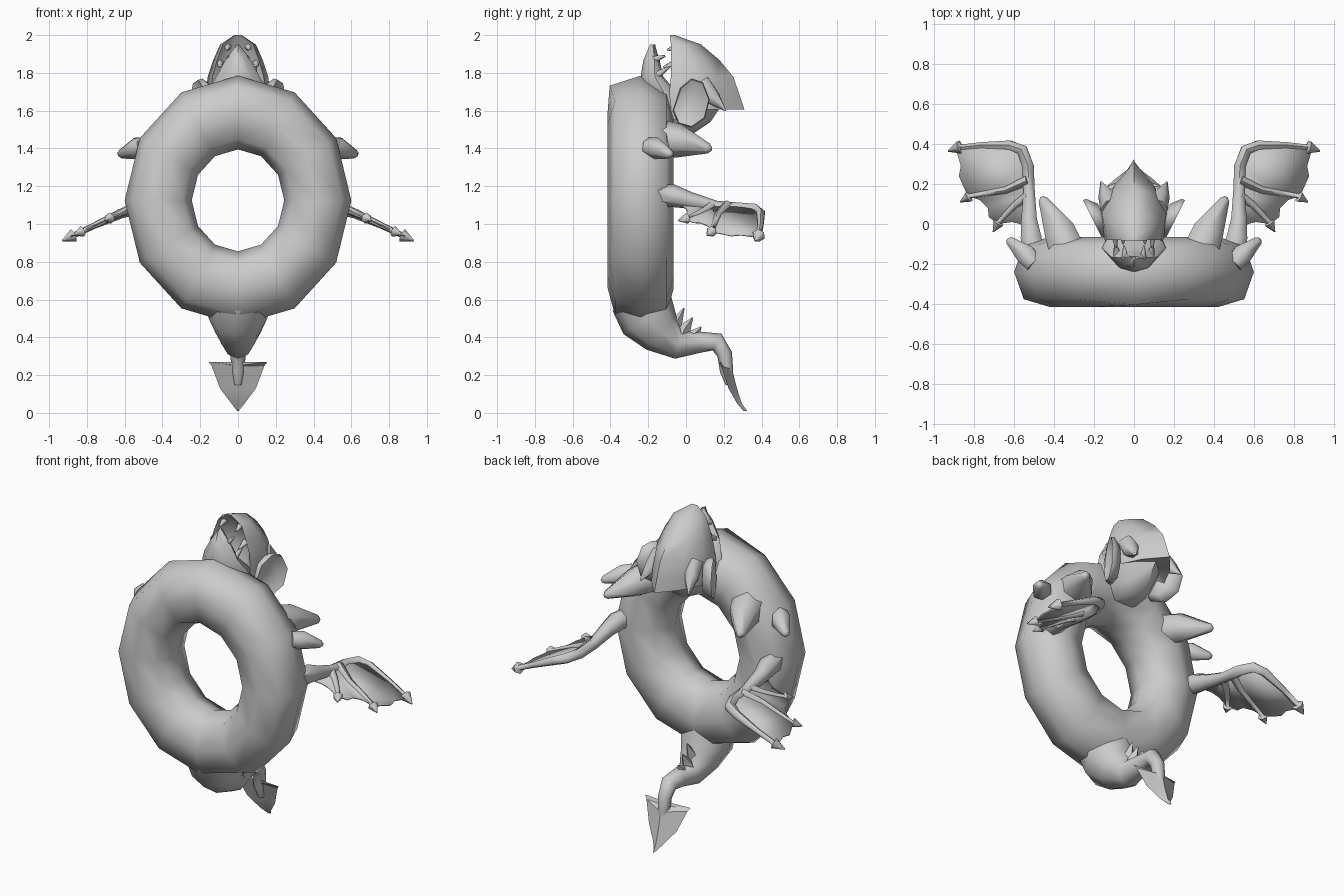
import bpy, bmesh, math
from mathutils import Vector

cube = bpy.data.objects.get("Cube")
if cube:
    bpy.data.objects.remove(cube)

grey = bpy.data.materials.new("plain_grey")
grey.use_nodes = True
grey.diffuse_color = (0.6, 0.6, 0.6, 1)
grey.node_tree.nodes["Principled BSDF"].inputs["Base Color"].default_value = (0.6, 0.6, 0.6, 1)


def finish(name, bm, mirror=False, thick=0, angle=60):
    """Turn a bmesh into a shaded object, optionally mirrored or thickened."""
    bmesh.ops.recalc_face_normals(bm, faces=bm.faces)
    mesh = bpy.data.meshes.new(name)
    bm.to_mesh(mesh)
    bm.free()
    mesh.materials.append(grey)
    ob = bpy.data.objects.new(name, mesh)
    bpy.context.collection.objects.link(ob)
    bpy.ops.object.select_all(action='DESELECT')
    ob.select_set(True)
    bpy.context.view_layer.objects.active = ob
    bpy.ops.object.shade_smooth_by_angle(angle=math.radians(angle))
    if thick:
        solid = ob.modifiers.new("Thickness", 'SOLIDIFY')
        solid.thickness = thick
        solid.offset = 0
    if mirror:
        ob.modifiers.new("Mirror", 'MIRROR').use_mirror_merge = False
    return ob


def loft(rings, closed=False):
    """Skin rings of equal point count; cap the ends unless closed."""
    bm = bmesh.new()
    rows = [[bm.verts.new(p) for p in ring] for ring in rings]
    pairs = list(zip(rows, rows[1:])) + ([(rows[-1], rows[0])] if closed else [])
    for a, b in pairs:
        for i in range(len(a)):
            j = (i + 1) % len(a)
            bm.faces.new((a[i], a[j], b[j], b[i]))
    if not closed:
        bm.faces.new(rows[0])
        bm.faces.new(rows[-1])
    return bm


def tube(name, path, ref=(1, 0, 0), sides=6, mirror=False):
    """Tube through (x, y, z, radius) points."""
    pts = [Vector(p[:3]) for p in path]
    rings = []
    for i, p in enumerate(pts):
        t = (pts[min(i + 1, len(pts) - 1)] - pts[max(i - 1, 0)]).normalized()
        u = (Vector(ref) - t * t.dot(Vector(ref))).normalized()
        v = t.cross(u)
        turn = [2 * math.pi * k / sides for k in range(sides)]
        rings.append([p + (u * math.cos(a) + v * math.sin(a)) * path[i][3] for a in turn])
    return finish(name, loft(rings), mirror)


def plate(name, points, thick, mirror=False):
    bm = bmesh.new()
    face = bm.faces.new([bm.verts.new(p) for p in points])
    bmesh.ops.triangulate(bm, faces=[face])
    return finish(name, bm, mirror, thick)


# Ring body: twelve boxy eight-sided sections on an ellipse
rings = []
for i in range(12):
    a = math.tau * i / 12
    sx, cz = math.sin(a), math.cos(a)
    ring = []
    for k in range(8):
        b = math.tau * k / 8
        r, d = math.cos(b), math.sin(b)
        if k % 2:
            r, d = r * 1.03, d * 1.1
            if d < 0 and r > 0 and cz > 0.9:
                d = -0.94
        ring.append((sx * (0.4225 + 0.1775 * r), -0.24 + 0.175 * d,
                     1.125 + cz * (0.465 + 0.195 * r)))
    rings.append(ring)
finish("ring_body", loft(rings, True), angle=80)


def head_ring(z, front, back, w, hollow):
    """Horizontal section with a pointed back and a scooped front."""
    n = back - front
    half = [(0.6 * w, back - 0.28 * n), (w, front + 0.4 * n),
            (0.85 * w, front), (0.55 * w, front + 0.7 * hollow)]
    return ([(0, back, z)] + [(x, y, z) for x, y in half] + [(0, front + hollow, z)]
            + [(-x, y, z) for x, y in reversed(half)])


# Skull with upper jaw and overhanging crest
skull = [(2.0, -0.085, -0.06, 0.02, 0), (1.95, -0.08, 0.08, 0.095, 0.03),
         (1.87, -0.08, 0.175, 0.13, 0.07), (1.78, -0.08, 0.25, 0.16, 0.08),
         (1.68, -0.09, 0.285, 0.17, 0.05), (1.605, -0.10, 0.31, 0.165, 0),
         (1.63, -0.10, 0.19, 0.15, 0), (1.54, -0.12, 0.13, 0.12, 0),
         (1.48, -0.12, 0.04, 0.07, 0)]
finish("skull", loft([head_ring(*s) for s in skull]))

# Lower jaw: wedge with a keeled front
jaw = [(1.95, -0.19, -0.175, 0.008), (1.87, -0.225, -0.15, 0.065),
       (1.78, -0.24, -0.13, 0.115), (1.70, -0.22, -0.06, 0.16), (1.55, -0.18, 0, 0.14)]
finish("lower_jaw", loft([[(0, f, z), (0.6 * w, f + 0.02, z), (w, (f + b) / 2 + 0.02, z),
                           (0.8 * w, b, z), (0, b + 0.01, z), (-0.8 * w, b, z),
                           (-w, (f + b) / 2 + 0.02, z), (-0.6 * w, f + 0.02, z)]
                          for z, f, b, w in jaw]))

# Crest side points, ears and teeth
tube("crest_side_point", [(0.11, 0.08, 1.74, 0.06), (0.135, 0.14, 1.67, 0.045),
                          (0.165, 0.21, 1.60, 0.004)], mirror=True)
outline = [(-0.07, 1.6), (-0.03, 1.72), (0.03, 1.77), (0.09, 1.75), (0.125, 1.66),
           (0.10, 1.56), (0.03, 1.51), (-0.04, 1.53)]


def ear_ring(scale, out):
    ring = []
    for y, z in outline:
        y, z = 0.03 + (y - 0.03) * scale, 1.64 + (z - 1.64) * scale
        ring.append((out + 0.5 * (y + 0.06), y, z))
    return ring


finish("ear", loft([ear_ring(0.75, 0.10), ear_ring(1, 0.145), ear_ring(0.95, 0.165),
                    ear_ring(0.6, 0.14)]), mirror=True)
teeth = {"upper_front": ((0.055, -0.05, 1.94), (0.055, -0.10, 1.92)),
         "upper_side": ((0.095, -0.06, 1.85), (0.09, -0.12, 1.83)),
         "lower_front": ((0.045, -0.17, 1.87), (0.05, -0.11, 1.89)),
         "lower_side": ((0.085, -0.15, 1.79), (0.095, -0.09, 1.83))}
for name, (base, tip) in teeth.items():
    tube(name + "_tooth", [(*base, 0.02), (*tip, 0.005)], (0, 0, 1), mirror=True)

# Shoulder spikes on the back of the ring
tube("large_spike", [(0.34, -0.12, 1.45, 0.10), (0.37, -0.04, 1.44, 0.09),
                     (0.455, 0.12, 1.40, 0.027), (0.46, 0.135, 1.395, 0.01)],
     (0, 0, 1), mirror=True)
tube("small_spike", [(0.50, -0.20, 1.41, 0.05), (0.54, -0.155, 1.40, 0.058),
                     (0.62, -0.085, 1.37, 0.025), (0.63, -0.075, 1.365, 0.01)],
     (0, 0, 1), mirror=True)


# Wings: arm, three barbed fingers and a thin membrane on one sloping sheet
def slope(x):
    return 1.10 - 0.47 * (x - 0.53)


tube("wing_arm", [(0.50, -0.16, 1.15, 0.06), (0.515, -0.07, 1.15, 0.06),
                  (0.525, 0.02, 1.125, 0.045), (0.525, 0.16, 1.09, 0.033),
                  (0.53, 0.29, 1.08, 0.033), (0.56, 0.37, 1.075, 0.032),
                  (0.62, 0.395, 1.055, 0.026), (0.76, 0.395, slope(0.76), 0.017),
                  (0.865, 0.385, slope(0.865), 0.015), (0.87, 0.385, slope(0.87), 0.036),
                  (0.93, 0.365, slope(0.93), 0.004)], (0, 0, 1), mirror=True)
fingers = {"middle": [(0.53, 0.22), (0.64, 0.17), (0.73, 0.155), (0.82, 0.14), (0.87, 0.11)],
           "inner": [(0.53, 0.14), (0.59, 0.10), (0.64, 0.05), (0.675, 0.01), (0.705, -0.04)]}
for name, path in fingers.items():
    radii = [0.028, 0.02, 0.016, 0.013, 0.003]
    full = [(x, y, slope(x), r) for (x, y), r in zip(path, radii)]
    full.insert(4, (*full[3][:3], 0.03))
    pts = [Vector(p[:3]) for p in full]
    pts[4] += (pts[5] - pts[3]) * 0.1
    tube(name + "_finger", [(*p, f[3]) for p, f in zip(pts, full)], (0, 0, 1), mirror=True)
sheet = [(0.525, -0.03), (0.525, 0.16), (0.53, 0.3), (0.58, 0.38), (0.74, 0.395),
         (0.89, 0.375), (0.865, 0.29), (0.875, 0.24), (0.83, 0.14), (0.77, 0.12),
         (0.73, 0.08), (0.725, 0.035), (0.68, 0), (0.61, 0.01), (0.57, 0)]
plate("wing_membrane", [(x, y, slope(x)) for x, y in sheet], 0.008, True)

# Tail: thick root curling back and down to an arrow blade
tube("tail", [(0, -0.24, 0.60, 0.16), (0, -0.20, 0.50, 0.155), (0, -0.13, 0.425, 0.12),
              (0, -0.04, 0.36, 0.075), (0, 0.08, 0.375, 0.055), (0, 0.165, 0.375, 0.05),
              (0, 0.205, 0.31, 0.04), (0, 0.215, 0.22, 0.035), (0, 0.23, 0.15, 0.02)], sides=8)
blade = [(0.27, 0.155, 0.175, 0.19), (0.25, 0.14, 0.185, 0.245), (0.13, 0.095, 0.225, 0.27),
         (0.05, 0.035, 0.27, 0.295), (0.01, 0.004, 0.305, 0.325)]
finish("tail_blade", loft([[(0, back, z - 0.02 * (z > 0.2)), (w, front, z), (0, front + 0.01, z),
                            (-w, front, z)] for z, w, front, back in blade]), angle=35)

# Ridge of small spikes on the tail
for i in range(3):
    y, z = -0.05 + 0.045 * i, 0.47 - 0.03 * i
    tube(f"tail_spike_{i + 1}", [(0, y - 0.02, z - 0.05, 0.045), (0, y - 0.005, z, 0.035),
                                 (0, y + 0.04, z + 0.085 - 0.02 * i, 0.003)], sides=4)
